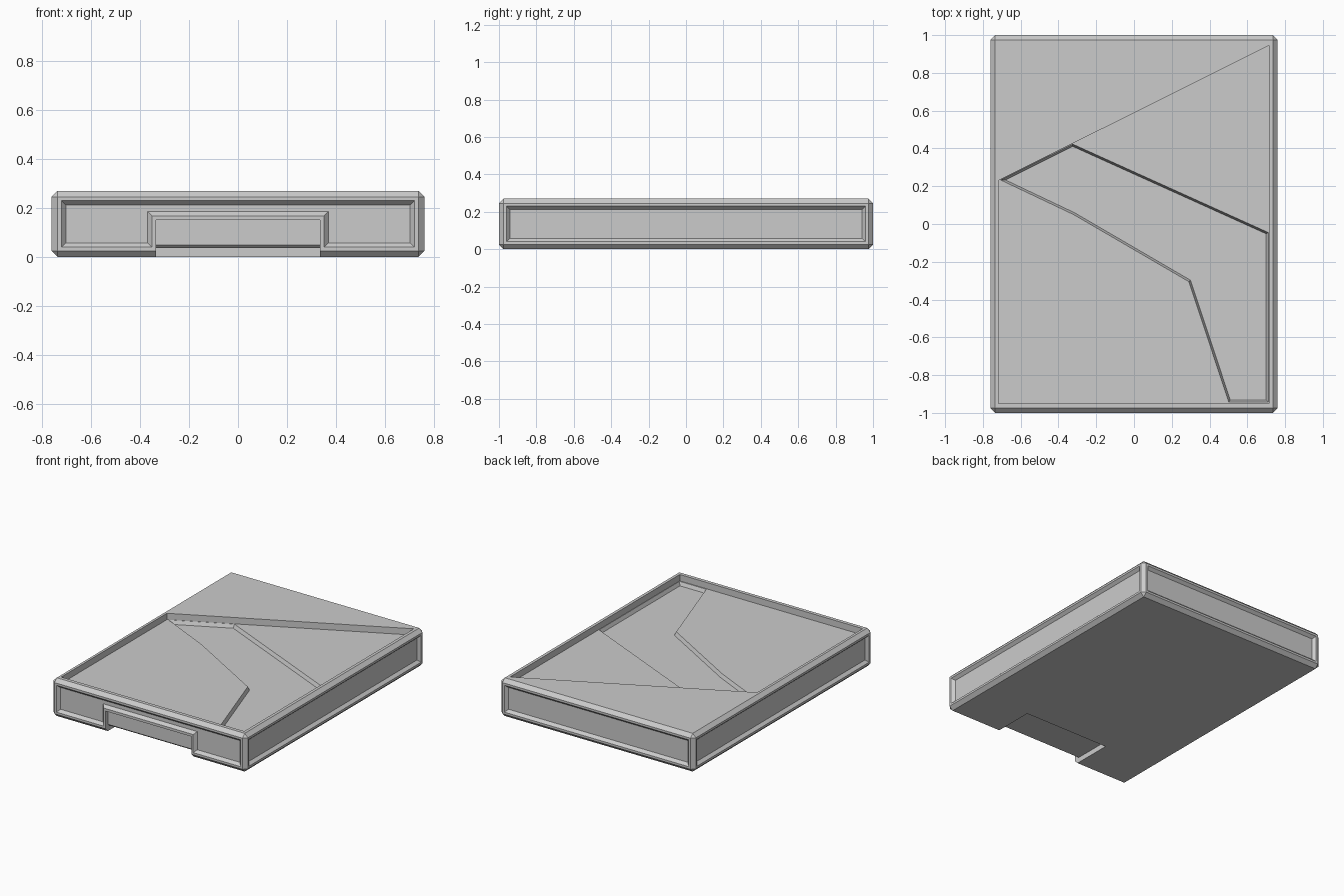
import bpy, bmesh
from mathutils import Vector

if "Cube" in bpy.data.objects:
    bpy.data.objects.remove(bpy.data.objects["Cube"])


def mesh_object(name, bm):
    bmesh.ops.recalc_face_normals(bm, faces=bm.faces)
    me = bpy.data.meshes.new(name)
    bm.to_mesh(me)
    bm.free()
    ob = bpy.data.objects.new(name, me)
    bpy.context.collection.objects.link(ob)
    return ob


def loft(name, rings):
    """Closed solid through rings of 3D points."""
    bm = bmesh.new()
    vs = [[bm.verts.new(p) for p in r] for r in rings]
    n = len(vs[0])
    for a, b in zip(vs, vs[1:]):
        for i in range(n):
            j = (i + 1) % n
            bm.faces.new((a[i], a[j], b[j], b[i]))
    bm.faces.new(vs[0])
    bm.faces.new(vs[-1])
    return mesh_object(name, bm)


def inset(pts, d):
    """Mitred inward offset of a 2D outline."""
    pts = [Vector(p) for p in pts]
    n = len(pts)
    area = sum(pts[i - 1].cross(pts[i]) for i in range(n))
    s = 1 if area > 0 else -1
    out = []
    for i, p in enumerate(pts):
        e1 = (p - pts[i - 1]).normalized()
        e2 = (pts[(i + 1) % n] - p).normalized()
        n1 = Vector((-e1.y, e1.x)) * s
        n2 = Vector((-e2.y, e2.x)) * s
        out.append(p + (n1 + n2) * d / (1 + n1.dot(n2)))
    return out


def cut(target, cutter):
    cutter.hide_render = True
    m = target.modifiers.new("cut", "BOOLEAN")
    m.operation = "DIFFERENCE"
    m.solver = "EXACT"
    m.object = cutter
    bpy.context.view_layer.objects.active = target
    bpy.ops.object.modifier_apply(modifier=m.name)
    bpy.data.objects.remove(cutter)


HX, HY, H = 0.76, 1.0, 0.27

# Slab with chamfered edges
bm = bmesh.new()
bmesh.ops.create_cube(bm, size=1)
for v in bm.verts:
    v.co = (v.co.x * 2 * HX, v.co.y * 2 * HY, (v.co.z + 0.5) * H)
bmesh.ops.bevel(bm, geom=bm.edges[:], offset=0.025, segments=1, affect="EDGES")
slab = mesh_object("slab_body", bm)


# Sunken side panels with sloped borders
def panel(outline, place):
    rings = [(outline, -0.05), (outline, 0.0), (inset(outline, 0.018), 0.02)]
    cut(slab, loft("panel_cutter", [[place(p[0], p[1], d) for p in o] for o, d in rings]))


def rect(w):
    return [(-w, 0.04), (w, 0.04), (w, 0.23), (-w, 0.23)]


panel(rect(HY - 0.04), lambda u, z, d: (HX - d, u, z))
panel(rect(HY - 0.04), lambda u, z, d: (-HX + d, u, z))
panel(rect(HX - 0.04), lambda u, z, d: (u, HY - d, z))
front = [(-0.72, 0.04), (-0.72, 0.23), (0.72, 0.23), (0.72, 0.04),
         (0.35, 0.04), (0.35, 0.168), (-0.35, 0.168), (-0.35, 0.04)]
panel(front, lambda u, z, d: (u, -HY + d, z))

# Front opening running on as a shallow groove underneath
prof = [(-1.1, -0.1), (-1.1, 0.15), (-0.975, 0.15), (-0.975, 0.048),
        (-0.963, 0.037), (-0.69, 0.037), (-0.69, -0.1)]
cut(slab, loft("notch_cutter", [[(x, y, z) for y, z in prof] for x in (-0.335, 0.335)]))

# Recessed part of the top, leaving a rim and a flush rear corner
top = [(-0.717, 0.23), (0.714, 0.945), (0.714, -0.95), (-0.717, -0.95)]
cut(slab, loft("recess_cutter", [[(x, y, z) for x, y in top] for z in (0.225, 0.35)]))

# Deeper angular channel across the recess
chan = [(-0.706, 0.233), (-0.325, 0.423), (0.711, -0.045), (0.711, -0.943),
        (0.502, -0.943), (0.29, -0.305), (-0.32, 0.05)]
rings = [(chan, 0.26), (chan, 0.225), (inset(chan, 0.011), 0.2)]
cut(slab, loft("channel_cutter", [[(p[0], p[1], z) for p in o] for o, z in rings]))
